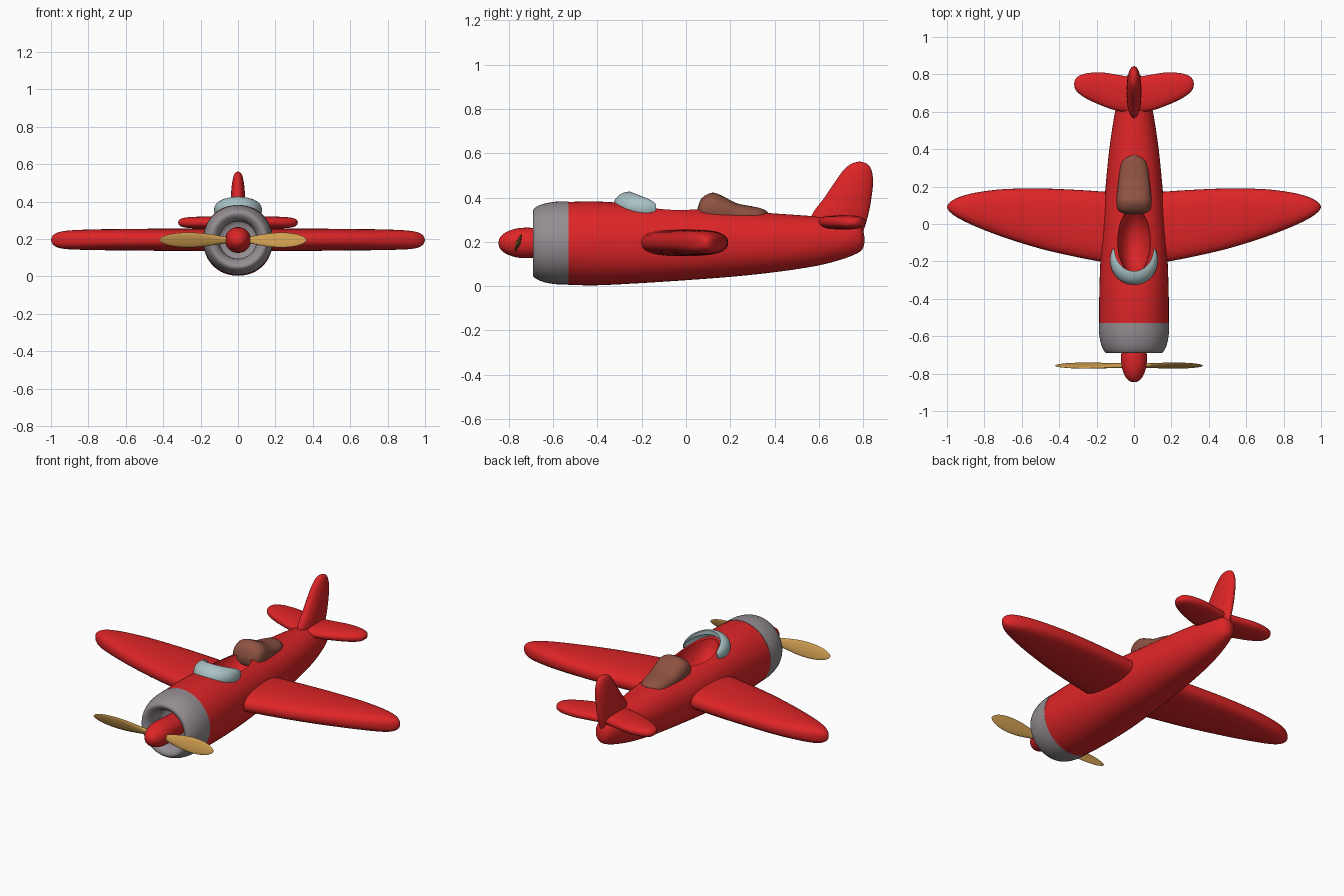
import bpy, bmesh, math
from mathutils import Vector, Matrix

if "Cube" in bpy.data.objects:
    bpy.data.objects.remove(bpy.data.objects["Cube"])


def paint(name, rgb):
    m = bpy.data.materials.new(name)
    m.diffuse_color = (*rgb, 1)
    m.use_nodes = True
    m.node_tree.nodes["Principled BSDF"].inputs["Base Color"].default_value = m.diffuse_color
    return m


RED = paint("red paint", (0.73, 0.018, 0.02))
GREY = paint("cowl grey", (0.30, 0.27, 0.29))
GLASS = paint("pale glass", (0.40, 0.54, 0.56))
BROWN = paint("brown leather", (0.27, 0.085, 0.055))
WOOD = paint("golden wood", (0.62, 0.34, 0.08))


def smooth(ob, angle=40):
    bpy.ops.object.select_all(action='DESELECT')
    ob.select_set(True)
    bpy.context.view_layer.objects.active = ob
    bpy.ops.object.shade_smooth_by_angle(angle=math.radians(angle))


def skin(name, rings, mat):
    """Bridge closed rings of points and cap both ends."""
    bm = bmesh.new()
    vs = [[bm.verts.new(p) for p in r] for r in rings]
    n = len(rings[0])
    for a, b in zip(vs, vs[1:]):
        for i in range(n):
            j = (i + 1) % n
            bm.faces.new((a[i], a[j], b[j], b[i]))
    bm.faces.new(vs[0])
    bm.faces.new(vs[-1])
    bmesh.ops.recalc_face_normals(bm, faces=bm.faces)
    me = bpy.data.meshes.new(name)
    bm.to_mesh(me)
    bm.free()
    me.materials.append(mat)
    ob = bpy.data.objects.new(name, me)
    bpy.context.collection.objects.link(ob)
    smooth(ob)
    return ob


def curve_rows(rows, steps=5):
    """Smooth the station rows with a Catmull-Rom spline."""
    out = []
    last = len(rows) - 1
    for i in range(last):
        q = [rows[max(0, i - 1)], rows[i], rows[i + 1], rows[min(last, i + 2)]]
        for s in range(steps):
            t = s / steps
            out.append([b + 0.5 * t * (c - a + t * (2 * a - 5 * b + 4 * c - d
                        + t * (3 * (b - c) + d - a))) for a, b, c, d in zip(*q)])
    return out + [list(rows[-1])]


def loft(name, axis, rows, mat, power=2.0, seg=36):
    """Rows: position along axis, then low/high limits of the two other axes."""
    rings = []
    for p, a0, a1, b0, b1, *n in curve_rows(rows):
        e = 2 / (n[0] if n else power)
        ring = []
        for k in range(seg):
            t = math.tau * k / seg
            c, s = math.cos(t), math.sin(t)
            a = (a0 + a1) / 2 + (a1 - a0) / 2 * math.copysign(abs(c) ** e, c)
            b = (b0 + b1) / 2 + (b1 - b0) / 2 * math.copysign(abs(s) ** e, s)
            ring.append({'x': (p, a, b), 'y': (a, p, b), 'z': (a, b, p)}[axis])
        rings.append(ring)
    return skin(name, rings, mat)


def mirror_x(ob):
    ob.modifiers.new("mirror", 'MIRROR').use_axis[0] = True


def lathe(name, profile, mat, z=0.195, seg=48):
    """Revolve (radius, y) points around the thrust line."""
    rings = [[(r * math.cos(math.tau * k / seg), y, z + r * math.sin(math.tau * k / seg))
              for k in range(seg)] for r, y in curve_rows(profile, 4)]
    return skin(name, rings, mat)


# Fuselage: y, half width, bottom, top, squareness
body = [(-0.53, 0.186, 0.006, 0.380, 2.0), (-0.40, 0.186, 0.004, 0.382, 2.1),
        (-0.20, 0.180, 0.014, 0.370, 2.3), (0.0, 0.168, 0.027, 0.356, 2.3),
        (0.20, 0.152, 0.042, 0.342, 2.2), (0.40, 0.132, 0.063, 0.328, 2.2),
        (0.58, 0.105, 0.090, 0.315, 2.1), (0.70, 0.078, 0.120, 0.300, 2.0),
        (0.77, 0.054, 0.147, 0.280, 2.0), (0.797, 0.032, 0.168, 0.255, 2.0),
        (0.806, 0.004, 0.200, 0.215, 2.0)]
fuselage = loft("fuselage", 'y', [(y, -w, w, a, b, n) for y, w, a, b, n in body], RED, seg=48)

# Cockpit hollow
bpy.ops.mesh.primitive_uv_sphere_add(segments=40, ring_count=24, location=(0, -0.09, 0.38))
cutter = bpy.context.object
cutter.scale = (0.09, 0.18, 0.15)
cutter.data.materials.append(RED)
cut = fuselage.modifiers.new("cockpit", 'BOOLEAN')
cut.operation = 'DIFFERENCE'
cut.object = cutter
bpy.context.view_layer.objects.active = fuselage
bpy.ops.object.modifier_apply(modifier=cut.name)
bpy.data.objects.remove(cutter)
smooth(fuselage)

# Engine cowl with rolled lip, and nose spinner
lathe("engine_cowl", [(0.187, -0.53), (0.186, -0.59), (0.174, -0.65), (0.153, -0.687),
                      (0.130, -0.686), (0.108, -0.66), (0.10, -0.61), (0.098, -0.56),
                      (0.002, -0.55)], GREY)
lathe("spinner", [(0.062, -0.55), (0.066, -0.66), (0.069, -0.72), (0.064, -0.77),
                  (0.047, -0.815), (0.024, -0.84), (0.002, -0.846)], RED)

# Propeller blades, pitched in opposite directions
for side, length in ((1, 0.368), (-1, 0.422)):
    rows = [(0.0, 0.012, 0.016), (0.15, 0.012, 0.018), (0.30, 0.010, 0.029),
            (0.50, 0.009, 0.040), (0.68, 0.008, 0.042), (0.85, 0.006, 0.034),
            (0.96, 0.004, 0.018), (1.0, 0.001, 0.002)]
    blade = loft("propeller_blade", 'x',
                 [(side * length * f, -t, t, -w, w) for f, t, w in rows], WOOD, seg=20)
    blade.data.transform(Matrix.Translation((0, -0.757, 0.195))
                         @ Matrix.Rotation(-side * math.radians(20), 4, 'X'))

# Main wings
mirror_x(loft("wing", 'x', [
    (0.12, -0.212, 0.170, 0.135, 0.256), (0.30, -0.178, 0.182, 0.136, 0.256),
    (0.50, -0.132, 0.190, 0.138, 0.255), (0.70, -0.070, 0.186, 0.140, 0.253),
    (0.85, -0.012, 0.167, 0.143, 0.249), (0.94, 0.032, 0.142, 0.149, 0.241),
    (0.985, 0.065, 0.116, 0.166, 0.224), (1.0, 0.088, 0.094, 0.192, 0.198)], RED, 2.5))

# Tailplane
mirror_x(loft("tailplane", 'x', [
    (0.02, 0.595, 0.785, 0.256, 0.320), (0.10, 0.608, 0.800, 0.256, 0.320),
    (0.18, 0.636, 0.811, 0.256, 0.320), (0.25, 0.668, 0.806, 0.258, 0.318),
    (0.295, 0.698, 0.792, 0.264, 0.312), (0.315, 0.724, 0.770, 0.275, 0.302),
    (0.320, 0.746, 0.750, 0.287, 0.290)], RED, 2.4))

# Tail fin
fin = [(0.23, 0.030, 0.560, 0.795), (0.32, 0.039, 0.568, 0.822), (0.40, 0.039, 0.625, 0.837),
       (0.47, 0.035, 0.672, 0.844), (0.52, 0.028, 0.708, 0.838), (0.55, 0.018, 0.742, 0.820),
       (0.562, 0.003, 0.778, 0.788)]
loft("tail_fin", 'z', [(z, -w, w, a, b) for z, w, a, b in fin], RED, 2.0)

# Headrest with long fairing behind the cockpit
rest = [(0.053, 0.045, 0.310, 0.355), (0.072, 0.083, 0.285, 0.398), (0.12, 0.094, 0.275, 0.422),
        (0.17, 0.090, 0.270, 0.404), (0.23, 0.083, 0.270, 0.374), (0.30, 0.074, 0.265, 0.360),
        (0.345, 0.056, 0.265, 0.349), (0.37, 0.012, 0.290, 0.334)]
loft("headrest", 'y', [(y, -w, w, a, b) for y, w, a, b in rest], BROWN, 2.4)

# Windshield: hooded shell swept round the front of the cockpit
rings = []
for i in range(33):
    t = math.radians(-88 + 176 * i / 32)
    s, c = math.sin(t), math.cos(t)
    r, h = 0.008 + 0.067 * c, 0.006 + 0.058 * c ** 0.45
    arc = [math.radians(-35 + 125 * k / 10) for k in range(11)]
    section = [(r * math.cos(a), h * math.sin(a)) for a in arc]
    section += [(0.62 * r * math.cos(a), 0.62 * h * math.sin(a)) for a in reversed(arc)]
    rings.append([(0.105 * s + u * s, -0.13 - 0.122 * c - u * c, 0.363 - 0.012 * s * s + v)
                  for u, v in section])
skin("windshield", rings, GLASS)
